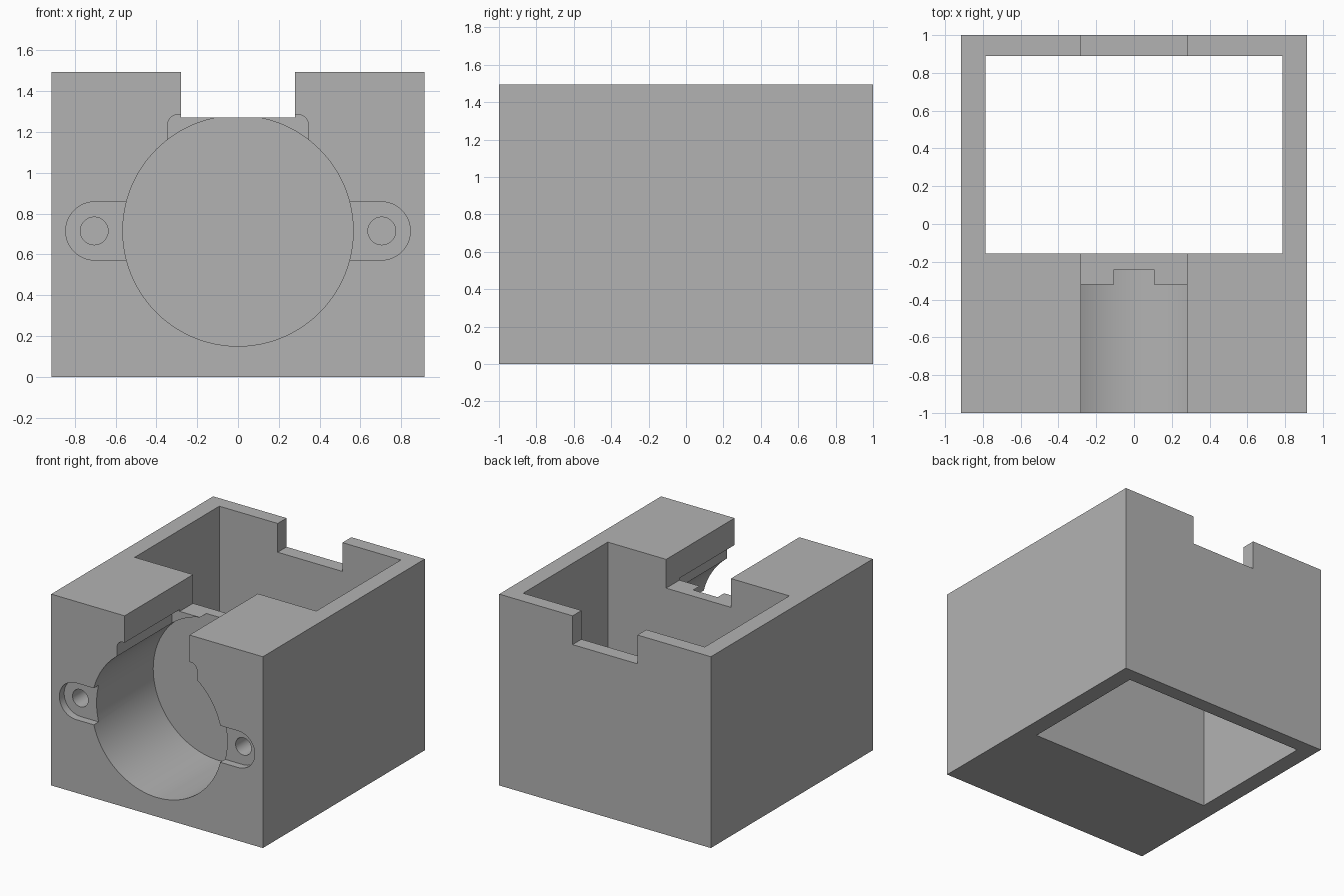
import bpy, bmesh
from math import cos, sin, pi

if "Cube" in bpy.data.objects:
    bpy.data.objects.remove(bpy.data.objects["Cube"], do_unlink=True)

grey = bpy.data.materials.new("plain grey")
grey.use_nodes = True
COLOUR = (0.45, 0.45, 0.45, 1)
grey.diffuse_color = COLOUR
grey.node_tree.nodes["Principled BSDF"].inputs["Base Color"].default_value = COLOUR


def arc(cx, cz, r, start, end, steps):
    """Points of an arc in the xz plane."""
    angles = [start + (end - start) * i / steps for i in range(steps + 1)]
    return [(cx + r * cos(a), cz + r * sin(a)) for a in angles]


def prism(name, profile, y0, y1):
    """Extrude an xz profile from y0 back to y1."""
    bm = bmesh.new()
    face = bm.faces.new([bm.verts.new((x, y0, z)) for x, z in profile])
    new = bmesh.ops.extrude_face_region(bm, geom=[face])["geom"]
    verts = [v for v in new if isinstance(v, bmesh.types.BMVert)]
    bmesh.ops.translate(bm, verts=verts, vec=(0, y1 - y0, 0))
    bmesh.ops.recalc_face_normals(bm, faces=bm.faces)
    mesh = bpy.data.meshes.new(name)
    bm.to_mesh(mesh)
    bm.free()
    mesh.materials.append(grey)
    obj = bpy.data.objects.new(name, mesh)
    bpy.context.collection.objects.link(obj)
    return obj


def rect(w, z0, z1):
    return [(-w, z0), (w, z0), (w, z1), (-w, z1)]


def circle(cx, cz, r, n):
    return arc(cx, cz, r, 0, 2 * pi, n)[:-1]


W, H, MID = 0.915, 1.495, 0.715
FRONT = -1.1  # cutters start ahead of the front face

housing = prism("housing", rect(W, 0, H), -1, 1)

# Open chamber, top channel and motor bore
cutters = [
    prism("chamber_cutter", rect(0.785, -0.1, H + 0.1), -0.155, 0.89),
    prism("channel_cutter", rect(0.28, 1.27, H + 0.1), FRONT, 1.1),
    prism("bore_cutter", circle(0, MID, 0.565, 96), FRONT, -0.24),
]

# Round-shouldered pocket over the bore
shoulder = (arc(0.295, 1.235, 0.05, 0, pi / 2, 8)
            + arc(-0.295, 1.235, 0.05, pi / 2, pi, 8))
cutters.append(prism("pocket_cutter", [(-0.345, 1), (0.345, 1)] + shoulder, FRONT, -0.32))

# Mounting ear recesses with screw holes
for side, label in ((1, "left"), (-1, "right")):
    ear = [(0.4, 0.572)] + arc(0.702, MID, 0.143, -pi / 2, pi / 2, 24) + [(0.4, 0.858)]
    ear = [(side * x, z) for x, z in ear]
    cutters.append(prism(label + "_ear_cutter", ear, FRONT, -0.94))
    cutters.append(prism(label + "_screw_cutter", circle(side * 0.705, MID, 0.068, 32), FRONT, -0.6))

bpy.context.view_layer.objects.active = housing
for cutter in cutters:
    mod = housing.modifiers.new(cutter.name, "BOOLEAN")
    mod.operation, mod.solver, mod.object = "DIFFERENCE", "EXACT", cutter
    bpy.ops.object.modifier_apply(modifier=mod.name)
    bpy.data.objects.remove(cutter, do_unlink=True)

bpy.ops.object.select_all(action="DESELECT")
housing.select_set(True)
bpy.ops.object.shade_smooth_by_angle(angle=0.5)
